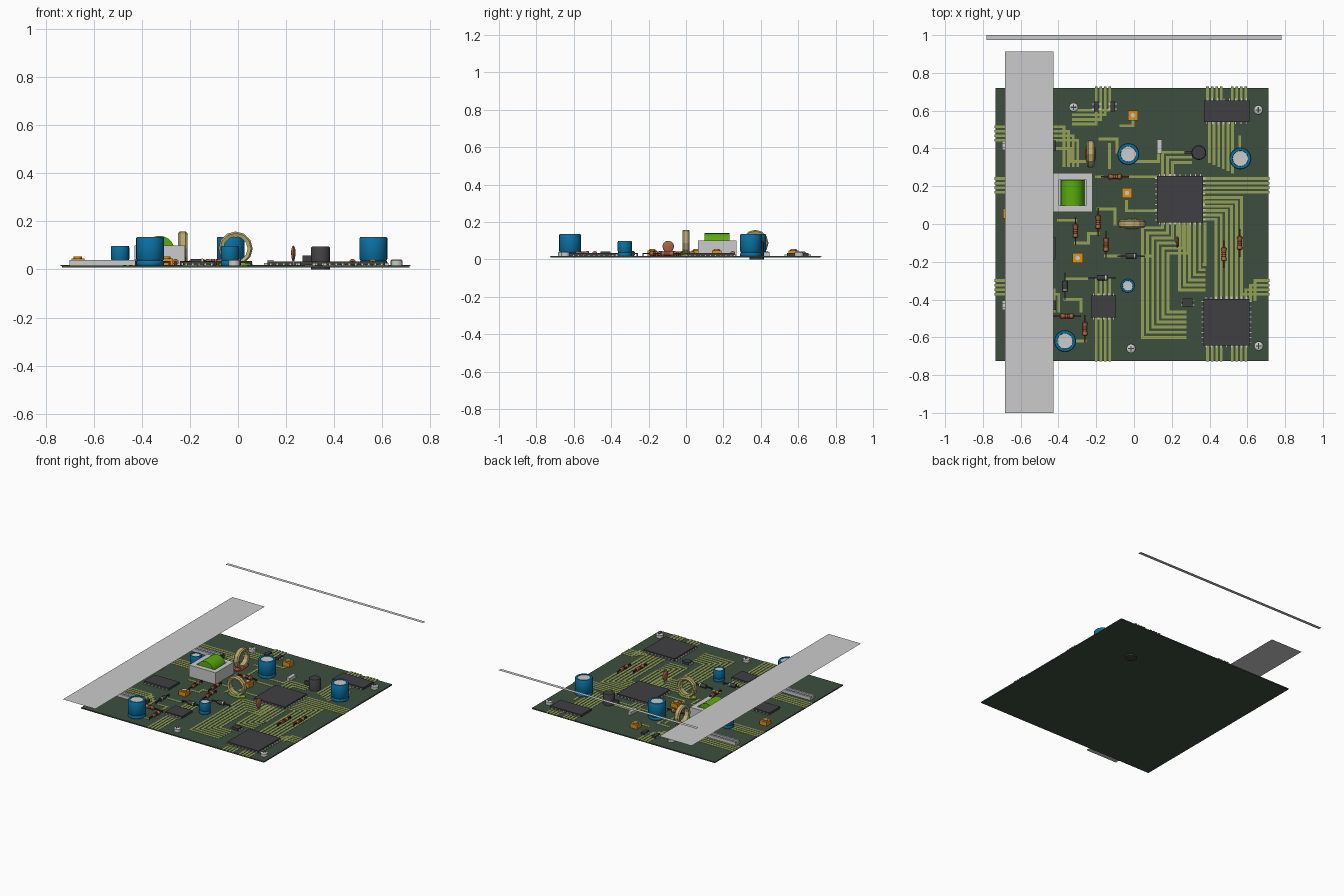
import bpy, bmesh, math
from mathutils import Matrix, Vector

if "Cube" in bpy.data.objects:
    bpy.data.objects.remove(bpy.data.objects["Cube"])

TOP = 0.017  # upper surface of the board


def mat(name, r, g, b):
    m = bpy.data.materials.new(name)
    m.diffuse_color = tuple((c / 255) ** 2.2 for c in (r, g, b)) + (1,)
    m.use_nodes = True
    m.node_tree.nodes["Principled BSDF"].inputs["Base Color"].default_value = m.diffuse_color
    return m


BOARD = mat("board_green", 64, 80, 66)
TRACE = mat("trace_green", 146, 160, 86)
BLACK = mat("chip_black", 66, 66, 68)
BLUE = mat("cap_blue", 18, 112, 160)
ORANGE = mat("orange", 222, 145, 25)
BROWN = mat("resistor_brown", 172, 100, 70)
BAND = mat("band_dark", 95, 50, 35)
TAN = mat("coil_tan", 186, 170, 112)
RED = mat("red", 190, 75, 50)
GREEN = mat("green", 90, 170, 20)
OLIVE = mat("green_base", 125, 165, 55)


def finish(name, bm, m=None, smooth=False):
    bmesh.ops.recalc_face_normals(bm, faces=bm.faces)
    me = bpy.data.meshes.new(name)
    bm.to_mesh(me)
    bm.free()
    ob = bpy.data.objects.new(name, me)
    bpy.context.collection.objects.link(ob)
    if m:
        me.materials.append(m)
    if smooth:
        bpy.context.view_layer.objects.active = ob
        ob.select_set(True)
        bpy.ops.object.shade_smooth_by_angle(angle=math.radians(40))
        ob.select_set(False)
    return ob


def add_box(bm, x0, x1, y0, y1, z0, z1):
    M = Matrix.Translation(((x0 + x1) / 2, (y0 + y1) / 2, (z0 + z1) / 2))
    bmesh.ops.create_cube(bm, size=1, matrix=M @ Matrix.Diagonal((x1 - x0, y1 - y0, z1 - z0, 1)))


def boxes(name, dims, m=None):
    bm = bmesh.new()
    for d in dims:
        add_box(bm, *d)
    return finish(name, bm, m)


def lathe(name, profile, M, m=None, n=20, smooth=True):
    """Spin (radius, height) points about local z, capping both ends."""
    bm = bmesh.new()
    rings = [[bm.verts.new(M @ Vector((r * math.cos(2 * math.pi * i / n), r * math.sin(2 * math.pi * i / n), z)))
              for i in range(n)] for r, z in profile]
    for a, b in zip(rings, rings[1:]):
        for i in range(n):
            bm.faces.new((a[i], a[(i + 1) % n], b[(i + 1) % n], b[i]))
    bm.faces.new(rings[0])
    bm.faces.new(rings[-1])
    return finish(name, bm, m, smooth)


def at(x, y, z=TOP):
    return Matrix.Translation((x, y, z))


def plane(name, x0, x1, y0, y1, z):
    bm = bmesh.new()
    bm.faces.new([bm.verts.new(p) for p in ((x0, y0, z), (x1, y0, z), (x1, y1, z), (x0, y1, z))])
    finish(name, bm)


# board and the two flat panels floating over it
boxes("board", [(-0.732, 0.713, -0.725, 0.72, 0.009, TOP)], BOARD)
plane("side_panel", -0.683, -0.427, -1, 0.912, 0.193)
plane("back_panel", -0.78, 0.78, 0.975, 1, 0.375)

# copper traces, each a right-angled path
paths = []
for i in range(4):
    d = 0.024 * i
    paths += [[(-0.73, 0.515 - d), (-0.37 + d, 0.515 - d), (-0.37 + d, 0.31)],
              [(-0.73, 0.24 - d), (-0.43, 0.24 - d)], [(0.37, 0.24 - d), (0.71, 0.24 - d)],
              [(-0.73, -0.3 - d), (-0.47 + d, -0.3 - d), (-0.47 + d, -0.46)],
              [(0.71, -0.3 - d), (0.64 - d, -0.3 - d), (0.64 - d, -0.4)],
              [(-0.2 + d, 0.72), (-0.2 + d, 0.53 + d), (-0.32, 0.53 + d)],
              [(-0.2 + d, -0.5), (-0.2 + d, -0.72)], [(-0.2 + d, -0.37), (-0.2 + d, -0.29)]]
    for x in (0.39, 0.52):
        paths += [[(x + d, 0.72), (x + d, 0.65)], [(x + d, -0.64), (x + d, -0.72)]]
for i in range(6):
    d = 0.027 * i
    paths += [[(0.37, 0.14 - d * 0.85), (0.57 - d, 0.14 - d * 0.85), (0.57 - d, -0.4)],
              [(0.15 + d, 0), (0.15 + d, -0.02 - d), (0.045 + d, -0.02 - d),
               (0.045 + d, -0.6 + d), (0.27, -0.6 + d)],
              [(0.24 + d, 0), (0.24 + d, -0.35 + d), (0.37, -0.35 + d)],
              [(0.4 + d * 0.9, 0.54), (0.4 + d * 0.9, 0.33 - d * 0.4)]]
for i in range(3):
    d = 0.027 * i
    paths += [[(0.15 + d, 0.26), (0.15 + d, 0.38 - d), (0.3, 0.38 - d)]]
paths += [[(-0.43, 0.4), (-0.33, 0.4), (-0.33, 0.33), (-0.25, 0.33)],
          [(-0.18, 0.45), (-0.09, 0.45), (-0.09, 0.38)], [(-0.13, 0.3), (-0.13, 0.42)],
          [(-0.07, 0.52), (-0.005, 0.52), (-0.005, 0.57)], [(-0.03, 0.33), (0.13, 0.33), (0.13, 0.4)],
          [(-0.02, 0.25), (0.13, 0.22)][:1] + [(0.12, 0.25)], [(-0.2, 0.25), (-0.17, 0.25)],
          [(-0.04, 0.12), (-0.04, 0.07), (0.12, 0.07)], [(-0.19, 0.08), (-0.1, 0.08), (-0.1, 0)],
          [(-0.4, 0.02), (-0.31, 0.02)], [(-0.31, -0.1), (-0.24, -0.1), (-0.24, -0.05), (-0.19, -0.05)],
          [(0.06, -0.17), (0.09, -0.17)], [(-0.25, -0.29), (-0.36, -0.29)],
          [(-0.08, -0.17), (-0.15, -0.17)], [(-0.26, -0.62), (-0.37, -0.62)],
          [(-0.365, -0.4), (-0.28, -0.4), (-0.28, -0.46)], [(0.56, 0.35), (0.56, 0.46)]]
W = 0.0075
bm = bmesh.new()
for p in paths:
    for (a, b), (c, d) in zip(p, p[1:]):
        add_box(bm, min(a, c) - W, max(a, c) + W, min(b, d) - W, max(b, d) + W, TOP - 0.002, TOP + 0.0015)
finish("traces", bm, TRACE)


# chips with rows of legs
def chip(name, x0, x1, y0, y1, nx, ny, h=0.017):
    boxes(name, [(x0, x1, y0, y1, TOP + 0.002, TOP + h)], BLACK)
    legs, o, w = [], 0.013, 0.005
    for i in range(nx):
        x = x0 + (x1 - x0) * (i + 0.5) / nx
        legs += [(x - w, x + w, y1, y1 + o, TOP, TOP + 0.009), (x - w, x + w, y0 - o, y0, TOP, TOP + 0.009)]
    for i in range(ny):
        y = y0 + (y1 - y0) * (i + 0.5) / ny
        legs += [(x1, x1 + o, y - w, y + w, TOP, TOP + 0.009), (x0 - o, x0, y - w, y + w, TOP, TOP + 0.009)]
    boxes(name + "_legs", legs)


chip("processor_chip", 0.122, 0.366, 0.008, 0.254, 9, 9)
chip("corner_chip", 0.367, 0.612, -0.642, -0.397, 9, 9)
chip("back_chip", 0.37, 0.612, 0.54, 0.655, 8, 0)
chip("small_chip", -0.228, -0.096, -0.494, -0.378, 5, 0)
chip("left_chip", -0.61, -0.415, -0.188, -0.07, 7, 0)
chip("mini_chip_a", -0.213, -0.187, 0.595, 0.648, 0, 2)
chip("mini_chip_b", -0.125, -0.1, 0.595, 0.648, 0, 2)
chip("mini_chip_c", 0.258, 0.31, -0.44, -0.395, 0, 2)

# electrolytic capacitors with sunken grey tops
for i, (x, y, r, h) in enumerate([(-0.03, 0.37, 0.058, 0.118), (0.563, 0.347, 0.058, 0.118),
                                  (-0.365, -0.62, 0.058, 0.118), (-0.033, -0.327, 0.038, 0.08),
                                  (-0.49, 0.225, 0.038, 0.08)]):
    lathe(f"capacitor_{i}", [(r * .96, 0), (r, .004), (r, .014), (r * .92, .02), (r, .027), (r, h - .005),
                             (r * .94, h), (r * .72, h), (r * .68, h - .006)], at(x, y), BLUE, 24)
    lathe(f"capacitor_top_{i}", [(r * .72, h - .007), (r * .72, h - .003), (r * .4, h - .004)], at(x, y), None, 24)

# slotted screws
for i, (x, y) in enumerate([(-0.32, 0.618), (0.658, 0.604), (0.66, -0.646), (-0.016, -0.66)]):
    lathe(f"screw_{i}", [(0.024, 0), (0.024, 0.02), (0.019, 0.024)], at(x, y), None, 14)
    boxes(f"screw_slot_{i}", [(x - .015, x + .015, y - .003, y + .003, .04, .0418),
                              (x - .003, x + .003, y - .015, y + .015, .04, .0418)], BLACK)

# orange trimmers with grey dials
for i, (x, y) in enumerate([(-0.005, 0.575), (-0.037, 0.164), (-0.298, -0.18), (-0.666, 0.055)]):
    boxes(f"trimmer_{i}", [(x - .027, x + .027, y - .026, y + .026, TOP, 0.046)], ORANGE)
    lathe(f"trimmer_rim_{i}", [(0.018, 0), (0.018, 0.008)], at(x, y, 0.045), ORANGE, 16)
    lathe(f"trimmer_dial_{i}", [(0.012, 0), (0.012, 0.009)], at(x, y, 0.045), None, 12)


# axial resistors and diodes: body along local z, wire leads bent to the board
def axial(name, x, y, vertical, m, L=0.073):
    M = at(x, y, 0.031) @ Matrix.Rotation(math.pi / 2, 4, 'X' if vertical else 'Y')
    b, r = L * 0.5, 0.0135
    if m == BLACK:
        prof = [(r * .9, -b), (r, -b + .004), (r, b - .004), (r * .9, b)]
    else:
        prof = [(.008, -b), (r, -b * .88), (r, -b * .6), (.0105, -b * .45), (.0105, b * .45),
                (r, b * .6), (r, b * .88), (.008, b)]
    lathe(name, prof, M, m, 12)
    for j, t in enumerate((-0.2, 0.05, 0.28) if m == BROWN else (0.55,)):
        lathe(f"{name}_band_{j}", [(r * .9 if m == BROWN else r * 1.05, t * b * 1.2 - .003),
                                   (r * .9 if m == BROWN else r * 1.05, t * b * 1.2 + .003)],
              M, BAND if m == BROWN else None, 12)
    e, w = 0.07, 0.0035
    dims = [(-e, e, -w, w, .031 - w, .031 + w), (-e - w, -e + w, -w, w, TOP - .001, .031 + w),
            (e - w, e + w, -w, w, TOP - .001, .031 + w)]
    if vertical:
        dims = [(c, d, a, b_, f, g) for a, b_, c, d, f, g in dims]
    boxes(name + "_leads", [(a + x, b_ + x, c + y, d + y, f, g) for a, b_, c, d, f, g in dims],
          BLACK if m == BLACK else BAND)


for i, (x, y, v) in enumerate([(-0.1, 0.25, 0), (-0.31, -0.037, 1), (-0.19, 0.01, 1), (-0.148, -0.11, 1),
                               (-0.355, -0.488, 0), (-0.26, -0.555, 1), (0.476, -0.16, 1), (0.56, -0.1, 1)]):
    axial(f"resistor_{i}", x, y, v, BROWN)
for i, (x, y, v) in enumerate([(-0.015, -0.17, 0), (-0.168, -0.285, 0), (-0.365, -0.33, 1)]):
    axial(f"diode_{i}", x, y, v, BLACK, 0.056)


# upright ring coils on coloured bases
def coil(name, x, y, along_y, base):
    M = at(x, y, 0.087)
    if along_y:
        M = M @ Matrix.Rotation(math.pi / 2, 4, 'Z')
    M = M @ Matrix.Rotation(math.pi / 2, 4, 'X')
    n, bm = 12, bmesh.new()
    sect = [(0.05, -.016), (0.064, -.02), (0.071, -.012), (0.071, .012), (0.064, .02), (0.05, .016)]
    rings = [[bm.verts.new(M @ Vector((r * math.cos(a), r * math.sin(a), z))) for r, z in sect]
             for a in (2 * math.pi * i / n for i in range(n))]
    for i in range(n):
        p, q = rings[i], rings[(i + 1) % n]
        for j in range(6):
            bm.faces.new((p[j], p[(j + 1) % 6], q[(j + 1) % 6], q[j]))
    finish(name, bm, TAN)
    B = at(x, y) @ Matrix.Diagonal((.027, .07, 1, 1) if along_y else (.07, .027, 1, 1))
    lathe(name + "_base", [(1, 0), (1, .008), (.85, .013)], B, base, 16)


coil("coil_back", -0.23, 0.37, True, RED)
coil("coil_middle", -0.01, 0, False, OLIVE)

# open box holding a green drum
x0, x1, y0, y1, t = -0.431, -0.22, 0.063, 0.27, 0.034
boxes("transformer_box", [(x0, x1, y0, y0 + t, TOP, .1), (x0, x1, y1 - t, y1, TOP, .1),
                          (x0, x0 + t, y0 + t, y1 - t, TOP, .1), (x1 - t, x1, y0 + t, y1 - t, TOP, .1),
                          (x0 + t, x1 - t, y0 + t, y1 - t, TOP, .05)])
lathe("transformer_drum", [(.063, -.067), (.063, .067)],
      at(-0.326, 0.166, 0.077) @ Matrix.Rotation(math.pi / 2, 4, 'X'), GREEN, 20)

# left-edge slot connectors, each a pair of rails on a body
for i, y in enumerate((0.415, -0.43)):
    boxes(f"connector_{i}", [(-0.7, -0.42, y - .024, y + .024, TOP, .028),
                             (-0.7, -0.42, y - .024, y - .01, .028, .04),
                             (-0.7, -0.42, y + .01, y + .024, .028, .04)])
    boxes(f"connector_end_{i}", [(-0.428, -0.414, y - .026, y + .026, TOP, .041)], BLACK)

# transistor can poking through the board, crystal, disc capacitor
lathe("transistor", [(.039, 0), (.039, .09), (.035, .095)], at(0.343, 0.378, 0), BLACK, 20)
boxes("transistor_tab", [(0.268, 0.32, 0.37, 0.386, 0.03, 0.058)], BLACK)
boxes("crystal", [(0.122, 0.147, 0.372, 0.447, TOP, 0.04)])
D = at(0.23, -0.095, 0.068) @ Matrix.Diagonal((0.3, 1, 1, 1))
lathe("disc_capacitor", [(.008, -.038), (.018, -.028), (.028, -.012), (.031, .002), (.027, .017), (.016, .027),
                         (.004, .031)], D, BROWN, 16)
boxes("disc_capacitor_leads", [(.227, .233, y - .003, y + .003, TOP, .05) for y in (-0.105, -0.085)])
